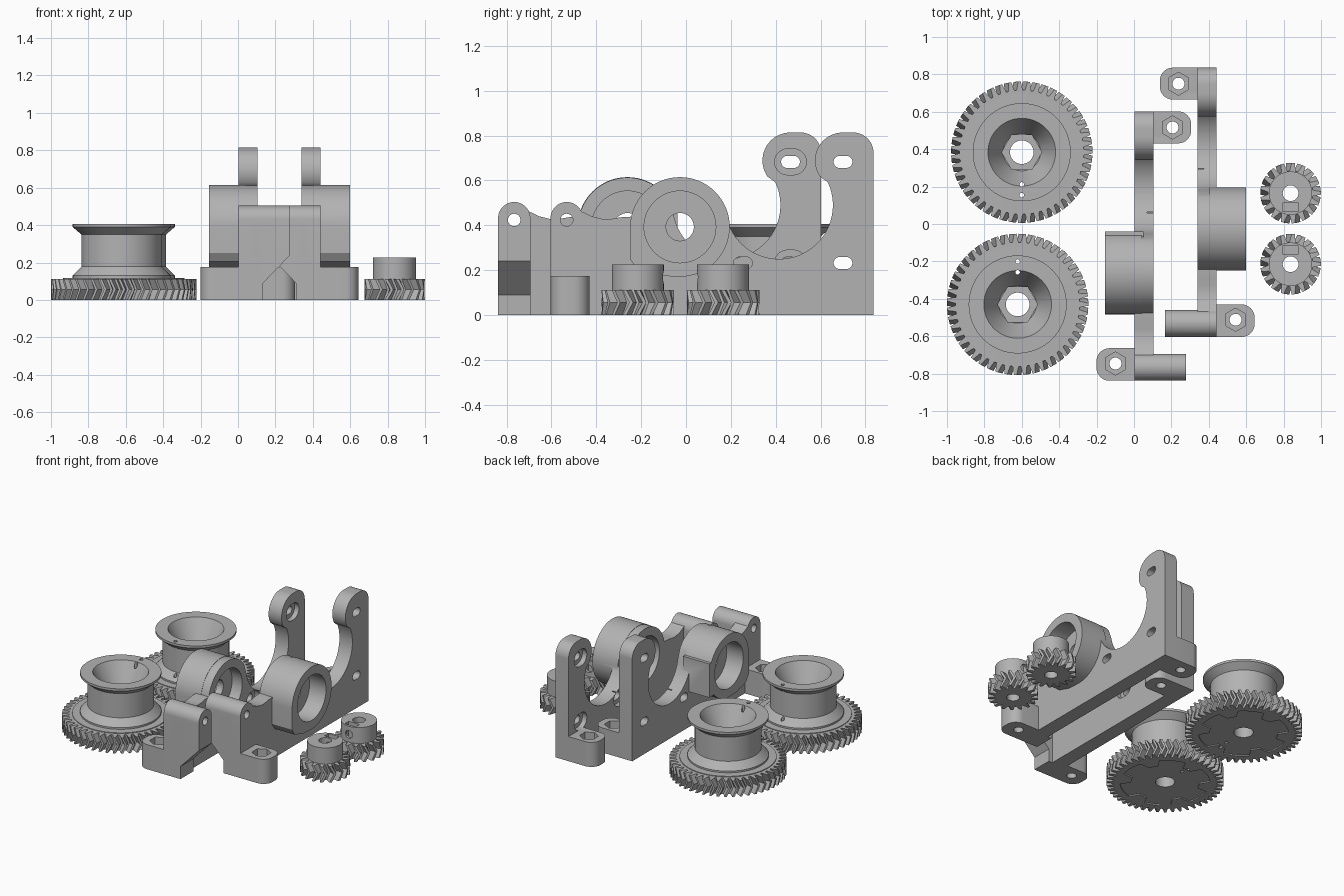
import bpy, bmesh
from math import sin, cos, pi, radians

old = bpy.data.objects.get("Cube")
if old:
    bpy.data.objects.remove(old, do_unlink=True)

grey = bpy.data.materials.new("light_grey_plastic")
grey.use_nodes = True
COLOR = (0.45, 0.45, 0.45, 1)
grey.diffuse_color = COLOR
grey.node_tree.nodes["Principled BSDF"].inputs["Base Color"].default_value = COLOR


def arc(cx, cy, r, a, b, n=24):
    """Points along an arc from angle a to b in degrees."""
    steps = [radians(a + (b - a) * i / n) for i in range(n + 1)]
    return [(cx + r * cos(t), cy + r * sin(t)) for t in steps]


def circle(cx, cy, r, n=48):
    return arc(cx, cy, r, 0, 360, n)[:-1]


def slot(cx, cy, half, r):
    """Outline of a slot with round ends."""
    d = half - r
    return arc(cx + d, cy, r, -90, 90, 12) + arc(cx - d, cy, r, 90, 270, 12)


def rect(x0, x1, y0, y1):
    return [(x0, y0), (x1, y0), (x1, y1), (x0, y1)]


def from_bmesh(bm, name):
    bmesh.ops.recalc_face_normals(bm, faces=bm.faces)
    mesh = bpy.data.meshes.new(name)
    bm.to_mesh(mesh)
    bm.free()
    mesh.materials.append(grey)
    obj = bpy.data.objects.new(name, mesh)
    bpy.context.collection.objects.link(obj)
    return obj


def loft(rings, name="part"):
    """Closed solid through rings of equal point count."""
    bm = bmesh.new()
    loops = [[bm.verts.new(p) for p in ring] for ring in rings]
    for a, b in zip(loops, loops[1:]):
        for i in range(len(a)):
            j = (i + 1) % len(a)
            bm.faces.new((a[i], a[j], b[j], b[i]))
    bm.faces.new(loops[0][::-1])
    bm.faces.new(loops[-1])
    return from_bmesh(bm, name)


def prism(points, axis, lo, hi, name="part"):
    place = {"x": lambda p, d: (d, p[0], p[1]),
             "y": lambda p, d: (p[0], d, p[1]),
             "z": lambda p, d: (p[0], p[1], d)}[axis]
    return loft([[place(p, d) for p in points] for d in (lo, hi)], name)


def lathe(profile, n=64):
    return loft([[(x, y, z) for x, y in circle(0, 0, r, n)] for r, z in profile])


def combine(obj, parts, operation):
    """Apply a boolean with each part, then discard the parts."""
    for part in parts:
        mod = obj.modifiers.new("bool", "BOOLEAN")
        mod.operation, mod.solver, mod.object = operation, "EXACT", part
        part.hide_render = True
        deps = bpy.context.evaluated_depsgraph_get()
        mesh = bpy.data.meshes.new_from_object(obj.evaluated_get(deps))
        obj.modifiers.clear()
        obj.data = mesh
        bpy.data.objects.remove(part, do_unlink=True)


def finish(obj):
    bpy.ops.object.select_all(action="DESELECT")
    obj.select_set(True)
    bpy.context.view_layer.objects.active = obj
    bpy.ops.object.shade_smooth_by_angle(angle=radians(30))


def herringbone(teeth, root, tip, name):
    shape = [(-0.36, root), (-0.14, tip), (0.14, tip), (0.36, root)]
    rings = []
    for z, twist in ((0, 0), (0.056, 0.5), (0.112, 0)):
        ring = []
        for t in range(teeth):
            for f, r in shape:
                a = 2 * pi * (t + f + twist) / teeth
                ring.append((r * cos(a), r * sin(a), z))
        rings.append(ring)
    return loft(rings, name)


# Large gear with a flanged spool and a funnel on top
def spool_gear(name, x, y, pin_side):
    gear = herringbone(47, 0.332, 0.378, name)
    spool = lathe([(0.313, 0.05), (0.313, 0.117), (0.262, 0.118), (0.262, 0.13),
                   (0.215, 0.178), (0.215, 0.35), (0.262, 0.39), (0.262, 0.406)])
    combine(gear, [spool], "UNION")
    # shallow six-lobed relief underneath
    lobes = []
    for i in range(6):
        lobes += arc(0, 0, 0.29, 60 * i - 17, 60 * i + 17, 6)
        lobes += arc(0, 0, 0.22, 60 * i + 22, 60 * i + 38, 4)
    cutters = [lathe([(0.1, 0.25), (0.183, 0.41)]),
               prism(circle(0, 0, 0.107, 6), "z", 0.15, 0.3),
               prism(circle(0, 0, 0.063), "z", -0.1, 0.5),
               prism(lobes, "z", -0.02, 0.008)]
    for d in (0.172, 0.23):
        cutters.append(prism(circle(0, pin_side * d, 0.012, 12), "z", -0.1, 0.5))
    combine(gear, cutters, "DIFFERENCE")
    gear.location = (x, y, 0)
    finish(gear)


spool_gear("spool_gear_back", -0.60, 0.384, -1)
spool_gear("spool_gear_front", -0.622, -0.43, 1)


# Small pinion with a hub, a nut slot and a set screw hole
def pinion(name, y, side):
    gear = herringbone(17, 0.12, 0.162, name)
    combine(gear, [prism(circle(0, 0, 0.116), "z", 0.05, 0.226)], "UNION")
    slot_y = sorted((side * 0.054, side * 0.098))
    screw_y = sorted((0, side * 0.2))
    combine(gear, [prism(circle(0, 0, 0.042, 32), "z", -0.1, 0.4),
                   prism(rect(-0.043, 0.043, *slot_y), "z", 0.115, 0.4),
                   prism(circle(0, 0.168, 0.028, 24), "y", *screw_y)], "DIFFERENCE")
    gear.location = (0.837, y, 0)
    finish(gear)


pinion("pinion_back", 0.165, -1)
pinion("pinion_front", -0.215, 1)


# Foot with rounded outer corners, reaching in direction s from x0
def foot(x0, x1, y0, y1):
    s = 1 if x1 > x0 else -1
    r = 0.07
    corner = arc(0, y0 + r, r, -90, 0, 8) + arc(0, y1 - r, r, 0, 90, 8)
    points = [(x0, y0)] + [(x1 - s * r + s * px, py) for px, py in corner] + [(x0, y1)]
    return prism(points, "z", 0, 0.175)


# Motor bracket: plate, clamp arm, bearing boss and two feet
def bracket(name):
    clamp = arc(-0.532, 0.432, 0.072, 25, 180)
    outline = ([(0.836, 0)] + arc(0.746, 0.724, 0.09, 0, 90, 12)
               + arc(0.70, 0.689, 0.125, 90, 215)
               + arc(0.415, 0.49, 0.24, 25, -170, 36)
               + arc(-0.027, 0.393, 0.22, 35, 168, 32)
               + [(-0.29, 0.436), (-0.33, 0.429), (-0.37, 0.428), (-0.42, 0.44)]
               + clamp + [(-0.604, 0)])
    plate = prism(outline, "x", 0.34, 0.442, name)

    arm = prism(arc(-0.532, 0.432, 0.072, 0, 180) + [(-0.604, 0), (-0.46, 0)], "x", 0.165, 0.39)
    undercut = [(0.1, -0.1), (0.31, -0.1), (0.31, 0.09), (0.165, 0.24), (0.1, 0.24)]
    combine(arm, [prism(undercut, "y", -0.8, -0.3)], "DIFFERENCE")

    boss = prism(arc(-0.027, 0.393, 0.222, -90, 180, 48)
                 + [(-0.249, 0.25), (-0.22, 0.205), (-0.12, 0.175)], "x", 0.40, 0.60)
    combine(plate, [arm, boss, foot(0.40, 0.645, -0.604, -0.43),
                    foot(0.39, 0.138, 0.665, 0.836)], "UNION")

    # bearing seats on both sides with a thin web between
    cutters = [prism(circle(-0.027, 0.393, 0.16, 64), "x", 0.47, 0.7),
               prism(circle(-0.027, 0.393, 0.16, 64), "x", 0.2, 0.42),
               prism(circle(-0.027, 0.393, 0.062), "x", 0.1, 0.8),
               prism(circle(-0.532, 0.424, 0.028, 24), "x", 0, 0.8)]
    # motor screw slots, counterbored on the inner side
    for y, z in ((0.70, 0.683), (0.70, 0.232), (0.254, 0.232)):
        cutters.append(prism(slot(y, z, 0.042, 0.027), "x", 0.1, 0.8))
        cutters.append(prism(slot(y, z, 0.071, 0.058), "x", 0.3, 0.375))
    # nut pockets in the feet
    for x, y in ((0.543, -0.512), (0.238, 0.75)):
        hexagon = [(x + 0.062 * sin(i * pi / 3), y + 0.062 * cos(i * pi / 3)) for i in range(6)]
        cutters.append(prism(hexagon, "z", 0.11, 0.176))
        cutters.append(prism(circle(x, y, 0.032, 24), "z", -0.1, 0.3))
    combine(plate, cutters, "DIFFERENCE")
    return plate


right_bracket = bracket("bracket_left")
finish(right_bracket)

# Mirrored second bracket, shifted forward, with a squared shoulder on its boss
second = bracket("bracket_right")
for v in second.data.vertices:
    v.co.x = 0.444 - v.co.x
    v.co.y -= 0.234
second.data.flip_normals()
shoulder = prism(rect(-0.085, -0.039, 0.25, 0.49), "x", -0.156, 0.05)
combine(second, [shoulder], "UNION")
finish(second)
